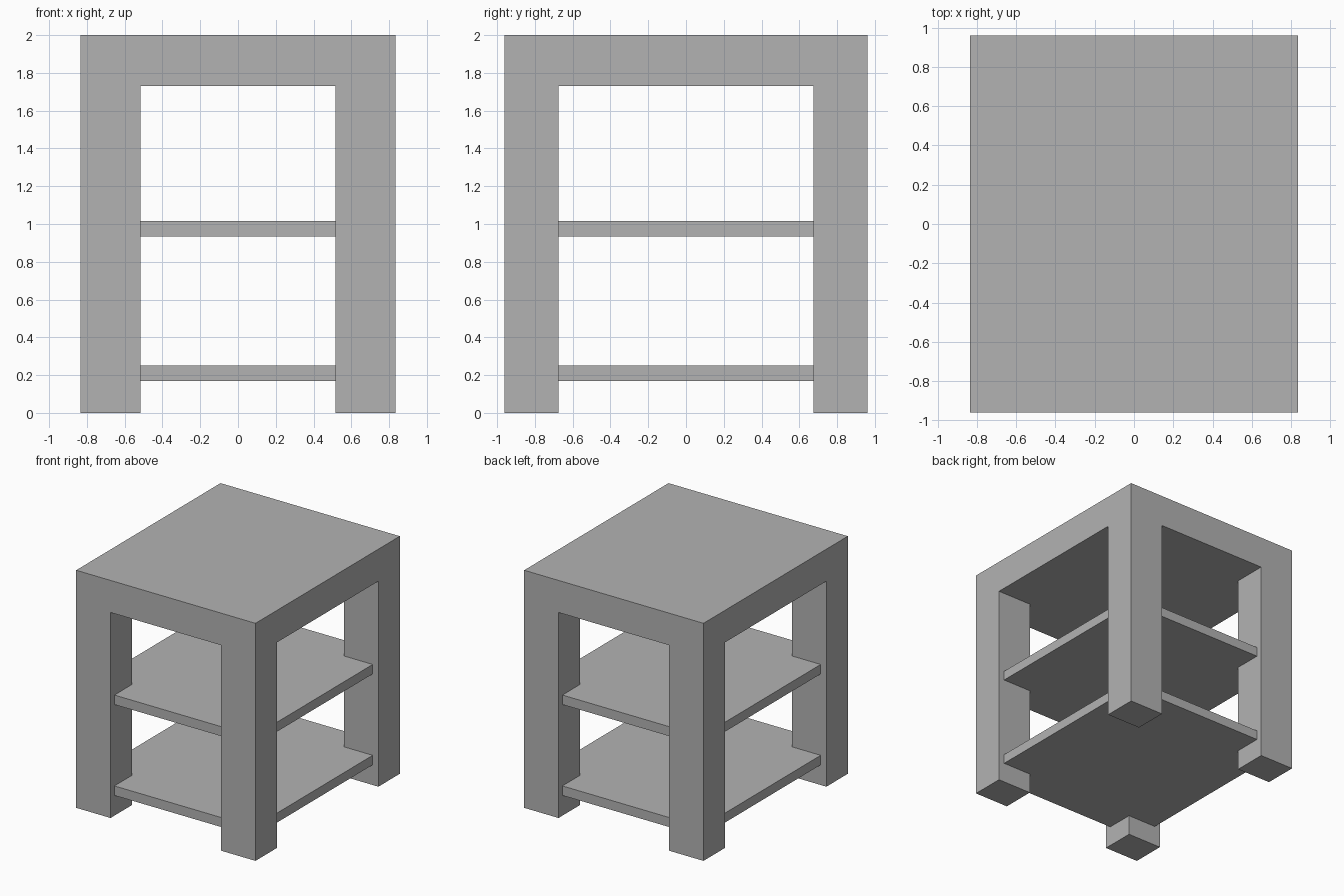
import bpy
import bmesh

if "Cube" in bpy.data.objects:
    bpy.data.objects.remove(bpy.data.objects["Cube"], do_unlink=True)

# Overall half sizes, inner leg faces, underside of the thick top
HALF_X, HALF_Y, HEIGHT = 0.835, 0.96, 2.0
LEG_X, LEG_Y = 0.515, 0.675
TOP_UNDERSIDE = 1.73

grey = bpy.data.materials.new("plain_grey")
grey.use_nodes = True
colour = (0.45, 0.45, 0.45, 1.0)
grey.diffuse_color = colour
grey.node_tree.nodes["Principled BSDF"].inputs["Base Color"].default_value = colour


def add_object(name, bm):
    bmesh.ops.recalc_face_normals(bm, faces=bm.faces)
    mesh = bpy.data.meshes.new(name)
    bm.to_mesh(mesh)
    bm.free()
    mesh.materials.append(grey)
    obj = bpy.data.objects.new(name, mesh)
    bpy.context.collection.objects.link(obj)
    return obj


def extrude(bm, faces, dz):
    result = bmesh.ops.extrude_face_region(bm, geom=faces)
    verts = [g for g in result["geom"] if isinstance(g, bmesh.types.BMVert)]
    bmesh.ops.translate(bm, verts=verts, vec=(0, 0, dz))


def make_frame():
    # Thick top and four legs in one piece: a divided slab with corners drawn down
    bm = bmesh.new()
    xs = (-HALF_X, -LEG_X, LEG_X, HALF_X)
    ys = (-HALF_Y, -LEG_Y, LEG_Y, HALF_Y)
    grid = [[bm.verts.new((x, y, TOP_UNDERSIDE)) for y in ys] for x in xs]
    for i in range(3):
        for j in range(3):
            bm.faces.new((grid[i][j], grid[i + 1][j],
                          grid[i + 1][j + 1], grid[i][j + 1]))
    under = list(bm.faces)
    bmesh.ops.duplicate(bm, geom=list(bm.verts) + list(bm.edges) + under)
    extrude(bm, under, HEIGHT - TOP_UNDERSIDE)
    bmesh.ops.delete(bm, geom=[f for f in under if f.is_valid], context="FACES")
    bmesh.ops.remove_doubles(bm, verts=bm.verts, dist=0.0001)

    # Legs
    corners = []
    for face in bm.faces:
        c = face.calc_center_median()
        if (abs(c.z - TOP_UNDERSIDE) < 0.001
                and abs(c.x) > LEG_X and abs(c.y) > LEG_Y):
            corners.append(face)
    extrude(bm, corners, -TOP_UNDERSIDE)
    bmesh.ops.delete(bm, geom=[f for f in corners if f.is_valid], context="FACES")
    bmesh.ops.dissolve_limit(bm, angle_limit=0.01, verts=bm.verts, edges=bm.edges)
    return add_object("table_frame", bm)


def make_shelf(name, bottom, top):
    # Board set slightly back from the outer faces and let into the legs
    bm = bmesh.new()
    bmesh.ops.create_cube(bm, size=1)
    bmesh.ops.scale(bm, verts=bm.verts, vec=(1.564, 1.816, top - bottom))
    bmesh.ops.translate(bm, verts=bm.verts, vec=(0, 0, (top + bottom) / 2))
    return add_object(name, bm)


make_frame()
make_shelf("lower_shelf", 0.17, 0.25)
make_shelf("middle_shelf", 0.935, 1.015)
